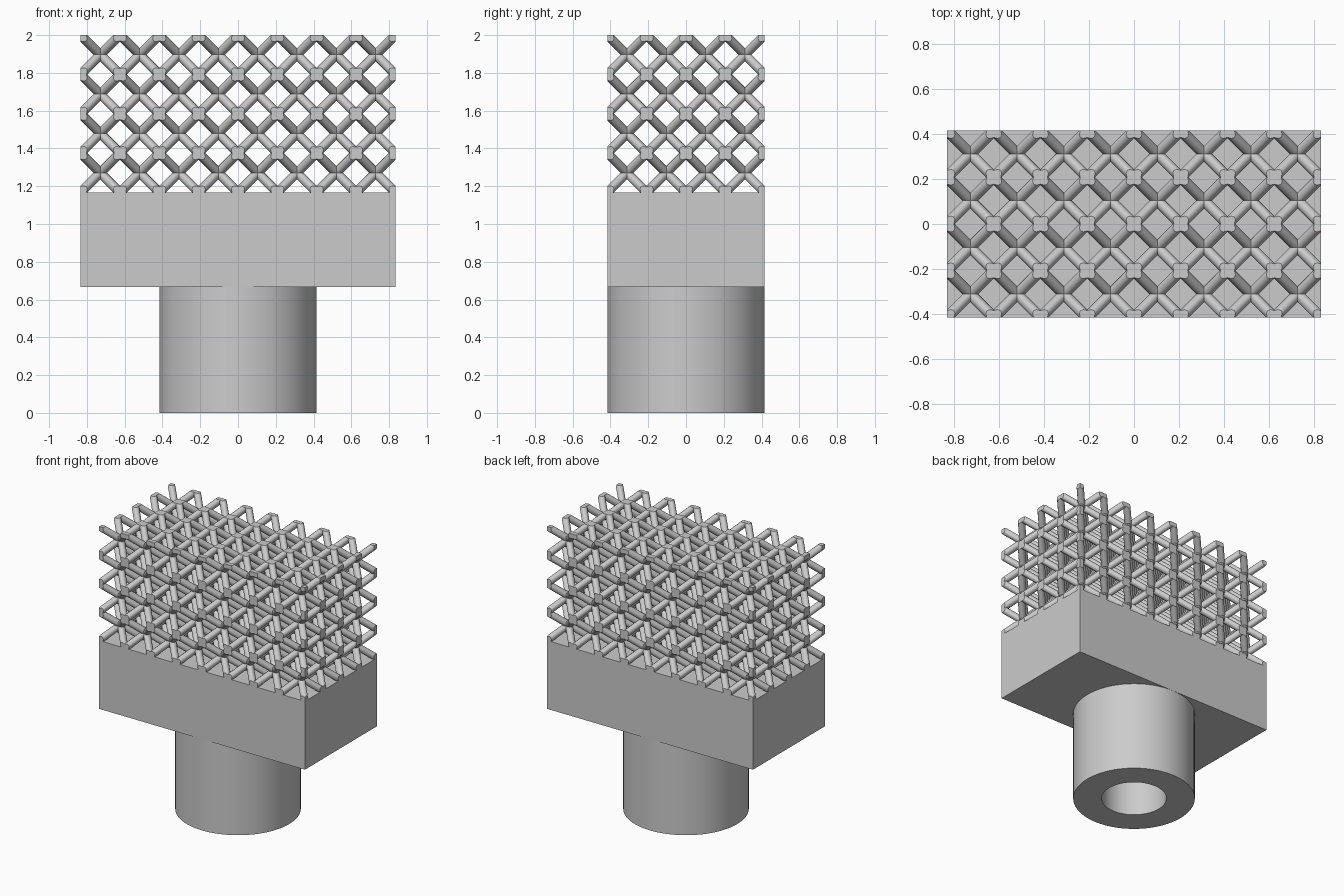
import bpy, bmesh, math
from mathutils import Vector, Matrix

if "Cube" in bpy.data.objects:
    bpy.data.objects.remove(bpy.data.objects["Cube"])

UNIT = 2 / 2.4               # depth of the block
CELL = UNIT / 4              # lattice cell size
COUNT = (8, 4, 4)            # lattice cells along x, y, z
BASE_Z, TOP_Z = 0.667, 1.167
STRUT_R = 0.025

grey = bpy.data.materials.new("light_grey")
grey.use_nodes = True
colour = (0.6, 0.6, 0.6, 1)
grey.diffuse_color = colour
grey.node_tree.nodes["Principled BSDF"].inputs["Base Color"].default_value = colour


def finish(name, bm, smooth=True):
    bmesh.ops.recalc_face_normals(bm, faces=bm.faces)
    mesh = bpy.data.meshes.new(name)
    bm.to_mesh(mesh)
    bm.free()
    mesh.materials.append(grey)
    obj = bpy.data.objects.new(name, mesh)
    bpy.context.collection.objects.link(obj)
    if smooth:
        bpy.ops.object.select_all(action='DESELECT')
        obj.select_set(True)
        bpy.context.view_layer.objects.active = obj
        bpy.ops.object.shade_smooth_by_angle(angle=math.radians(35))
    return obj


# Hollow round stem: a rectangular wall profile spun about z
bm = bmesh.new()
inner, outer = 0.222, UNIT / 2
wall = [(inner, 0), (outer, 0), (outer, BASE_Z), (inner, BASE_Z)]
verts = [bm.verts.new((r, 0, z)) for r, z in wall]
edges = [bm.edges.new((verts[i], verts[(i + 1) % 4])) for i in range(4)]
bmesh.ops.spin(bm, geom=verts + edges, cent=(0, 0, 0), axis=(0, 0, 1),
               angle=math.tau, steps=64, use_merge=True)
bmesh.ops.remove_doubles(bm, verts=bm.verts, dist=1e-5)
finish("stem", bm)

# Solid block
bm = bmesh.new()
bmesh.ops.create_cube(bm, size=1, matrix=Matrix.Translation((0, 0, (BASE_Z + TOP_Z) / 2))
                      @ Matrix.Diagonal((UNIT * 2, UNIT, TOP_Z - BASE_Z, 1)))
finish("block", bm, smooth=False)

# Diagonal lattice: each strut runs from boundary node to boundary node
low = Vector((-UNIT, -UNIT / 2, TOP_Z))
high = low + Vector(COUNT) * CELL


def inside(node):
    return all(0 <= n <= c for n, c in zip(node, COUNT))


def add_strut(bm, start, end):
    axis = end - start
    place = Matrix.Translation((start + end) / 2) @ axis.to_track_quat('Z', 'Y').to_matrix().to_4x4()
    bmesh.ops.create_cone(bm, cap_ends=True, segments=12, radius1=STRUT_R, radius2=STRUT_R,
                          depth=axis.length + 0.2, matrix=place)


bm = bmesh.new()
nodes = [Vector((i, j, k)) for i in range(COUNT[0] + 1)
         for j in range(COUNT[1] + 1) for k in range(COUNT[2] + 1)]
for sx in (-1, 1):
    for sy in (-1, 1):
        step = Vector((sx, sy, 1))
        for node in nodes:
            if inside(node - step) or not inside(node + step):
                continue
            last = node + step
            while inside(last + step):
                last = last + step
            add_strut(bm, low + node * CELL, low + last * CELL)

# Trim the struts flush with the lattice box and cap the cuts
for axis in range(3):
    for corner, sign in ((low, -1), (high, 1)):
        normal = Vector((0, 0, 0))
        normal[axis] = sign
        cut = bmesh.ops.bisect_plane(bm, geom=bm.verts[:] + bm.edges[:] + bm.faces[:],
                                     dist=1e-6, plane_co=corner, plane_no=normal,
                                     clear_outer=True)
        rim = [e for e in cut["geom_cut"] if isinstance(e, bmesh.types.BMEdge) and e.is_boundary]
        bmesh.ops.holes_fill(bm, edges=rim, sides=0)
finish("lattice", bm)
